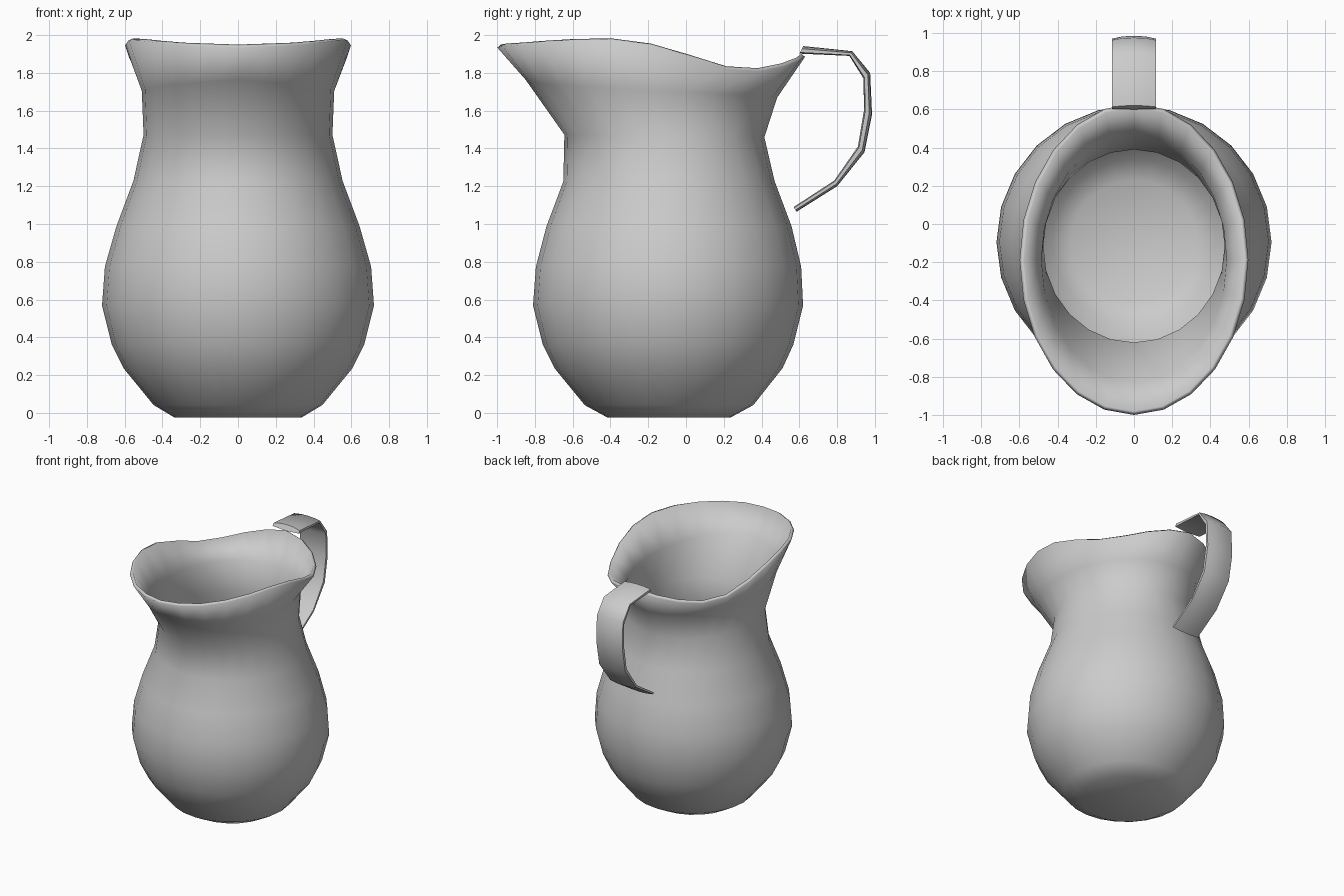
import bpy, bmesh
from math import sin, cos, pi
from mathutils import Vector

if "Cube" in bpy.data.objects:
    bpy.data.objects.remove(bpy.data.objects["Cube"])

SEG = 24


def loft(name, rings, cap_end):
    """Skin closed rings of points, cap the start and optionally the end."""
    bm = bmesh.new()
    rows = [[bm.verts.new(p) for p in ring] for ring in rings]
    n = len(rows[0])
    for a, b in zip(rows, rows[1:]):
        for i in range(n):
            j = (i + 1) % n
            bm.faces.new((a[i], a[j], b[j], b[i]))
    bm.faces.new(rows[0][::-1])
    if cap_end:
        bm.faces.new(rows[-1])
    bmesh.ops.recalc_face_normals(bm, faces=bm.faces)
    mesh = bpy.data.meshes.new(name)
    bm.to_mesh(mesh)
    bm.free()
    obj = bpy.data.objects.new(name, mesh)
    bpy.context.collection.objects.link(obj)
    bpy.context.view_layer.objects.active = obj
    obj.select_set(True)
    bpy.ops.object.shade_smooth_by_angle(angle=1.1)
    obj.select_set(False)
    return obj


def oval(half_x, y_front, y_back, heights):
    """Oval ring; heights run from front to back at equal angle steps."""
    ring = []
    for i in range(SEG):
        a = 2 * pi * i / SEG
        t = min(i, SEG - i) / (SEG / 2) * (len(heights) - 1)
        k = min(int(t), len(heights) - 2) if len(heights) > 1 else 0
        z = heights[k]
        if len(heights) > 1:
            z += (heights[k + 1] - z) * (t - k)
        y = (y_front + y_back) / 2 - (y_back - y_front) / 2 * cos(a)
        ring.append((half_x * sin(a), y, z))
    return ring


# Body: half width, front y, back y, heights
rim_z = [1.95, 1.955, 1.96, 1.97, 1.98, 1.982, 1.955,
         1.895, 1.835, 1.825, 1.85, 1.88, 1.90]
sections = [
    (0.33, -0.41, 0.23, [0]),
    (0.43, -0.52, 0.34, [0.06]),
    (0.585, -0.675, 0.49, [0.25]),
    (0.645, -0.735, 0.545, [0.37]),
    (0.695, -0.785, 0.595, [0.57]),
    (0.68, -0.77, 0.585, [0.77]),
    (0.62, -0.715, 0.535, [0.98]),
    (0.53, -0.625, 0.445, [1.22]),
    (0.475, -0.62, 0.39, [1.48, 1.47, 1.46]),
    (0.485, -0.83, 0.46, [1.78, 1.71, 1.68]),
    (0.575, -0.98, 0.61, rim_z),
]
body = loft("pitcher_body", [oval(*s) for s in sections], False)
wall = body.modifiers.new("wall", 'SOLIDIFY')
wall.thickness = 0.025
wall.offset = -1

# Handle: outer and inner side profile (y, z), flat strap with a slight crown
outer = [(0.62, 1.942), (0.88, 1.915), (0.975, 1.80), (0.985, 1.58),
         (0.945, 1.38), (0.80, 1.20), (0.585, 1.065)]
inner = [(0.60, 1.902), (0.865, 1.89), (0.94, 1.77), (0.942, 1.60),
         (0.91, 1.41), (0.785, 1.23), (0.57, 1.09)]
strap = [(-0.115, 0.65), (-0.06, 0.92), (0, 1), (0.06, 0.92), (0.115, 0.65),
         (0.115, 0.15), (0, 0), (-0.115, 0.15)]
rings = []
for o, i in zip(outer, inner):
    o, i = Vector(o), Vector(i)
    rings.append([(x, *i.lerp(o, f)) for x, f in strap])
loft("handle", rings, True)
